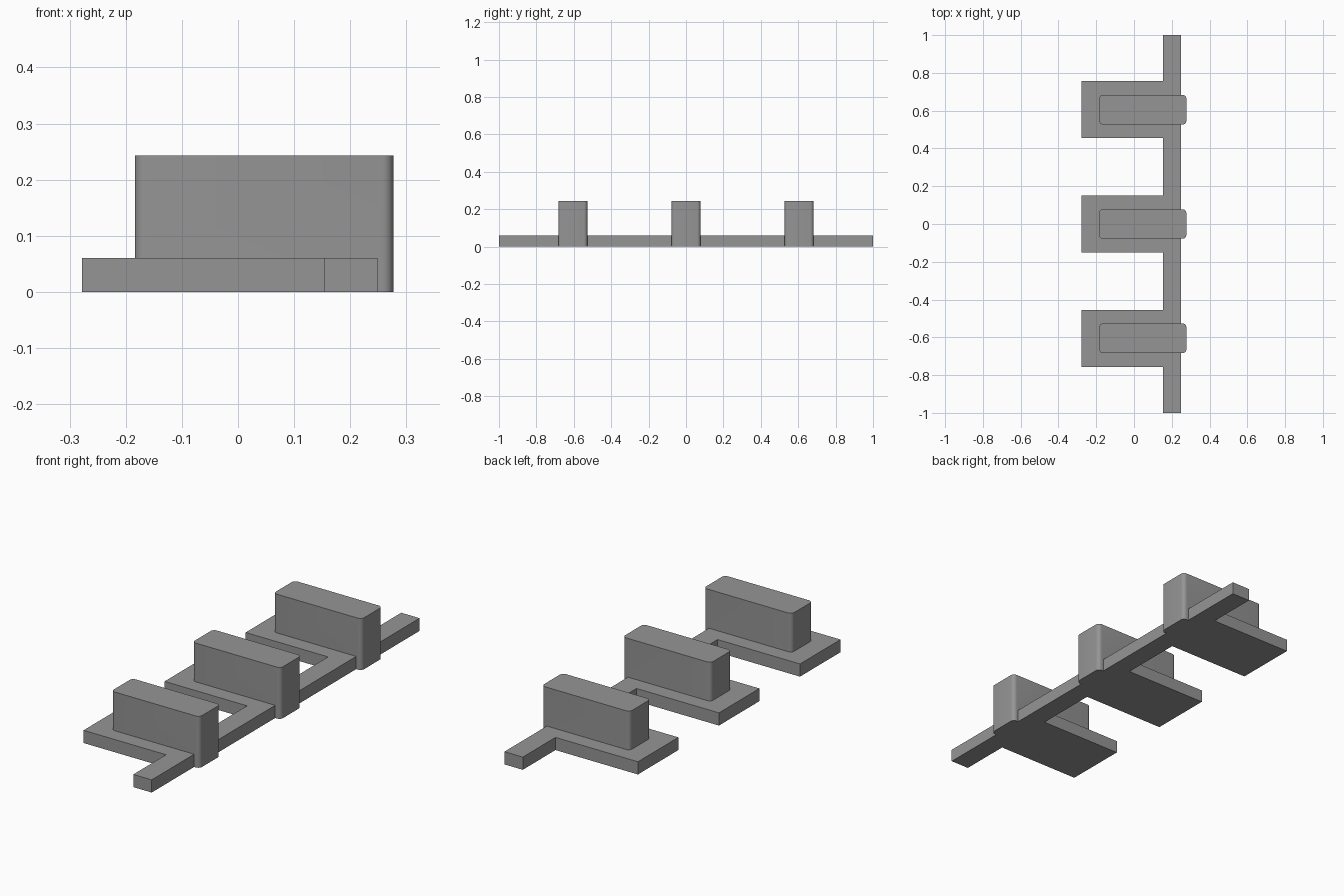
import bpy
import bmesh

if "Cube" in bpy.data.objects:
    bpy.data.objects.remove(bpy.data.objects["Cube"])

RAIL_X = (0.153, 0.249)   # long rail, in x
PLATE_X = -0.278          # free end of each plate
BASE_H = 0.06
BLOCK_X = (-0.184, 0.277)
BLOCK_H = 0.243
CENTRES = (-0.605, 0.0, 0.605)

grey = bpy.data.materials.new("mid grey")
grey.diffuse_color = (0.3, 0.3, 0.3, 1)
grey.use_nodes = True
grey.node_tree.nodes["Principled BSDF"].inputs["Base Color"].default_value = grey.diffuse_color


def prism(name, outline, height):
    """Extrude a flat outline upwards from the floor."""
    bm = bmesh.new()
    face = bm.faces.new([bm.verts.new((x, y, 0)) for x, y in outline])
    top = bmesh.ops.extrude_face_region(bm, geom=[face])["geom"]
    bmesh.ops.translate(bm, vec=(0, 0, height),
                        verts=[v for v in top if isinstance(v, bmesh.types.BMVert)])
    bmesh.ops.recalc_face_normals(bm, faces=bm.faces[:])
    mesh = bpy.data.meshes.new(name)
    bm.to_mesh(mesh)
    bm.free()
    mesh.materials.append(grey)
    ob = bpy.data.objects.new(name, mesh)
    bpy.context.collection.objects.link(ob)
    return ob


# Comb-shaped base: rail with three plates
outline = [(RAIL_X[1], -1), (RAIL_X[1], 1), (RAIL_X[0], 1)]
for c in reversed(CENTRES):
    outline += [(RAIL_X[0], c + 0.151), (PLATE_X, c + 0.151),
                (PLATE_X, c - 0.151), (RAIL_X[0], c - 0.151)]
outline.append((RAIL_X[0], -1))
base = prism("comb_base", outline, BASE_H)

# Upright blocks with rounded vertical corners, fused into the base
for i, c in enumerate(CENTRES):
    x0, x1 = BLOCK_X
    y0, y1 = c - 0.078, c + 0.078
    block = prism(f"block_{i + 1}", [(x0, y0), (x1, y0), (x1, y1), (x0, y1)], BLOCK_H)
    bm = bmesh.new()
    bm.from_mesh(block.data)
    uprights = [e for e in bm.edges if abs(e.verts[0].co.z - e.verts[1].co.z) > 0.1]
    bmesh.ops.bevel(bm, geom=uprights, offset=0.019, segments=6,
                    profile=0.5, affect='EDGES')
    bm.to_mesh(block.data)
    bm.free()
    union = base.modifiers.new(f"fuse_{i + 1}", 'BOOLEAN')
    union.operation = 'UNION'
    union.solver = 'EXACT'
    union.object = block
    block.hide_render = True

# Bake the fused shape and smooth only the rounded corners
bpy.context.view_layer.objects.active = base
base.select_set(True)
for name in [m.name for m in base.modifiers]:
    bpy.ops.object.modifier_apply(modifier=name)
bpy.ops.object.select_all(action='DESELECT')
base.select_set(True)
bpy.ops.object.shade_smooth_by_angle(angle=0.6)
for ob in [o for o in bpy.data.objects if o.name.startswith("block_")]:
    bpy.data.objects.remove(ob)
base.name = "base_with_blocks"
